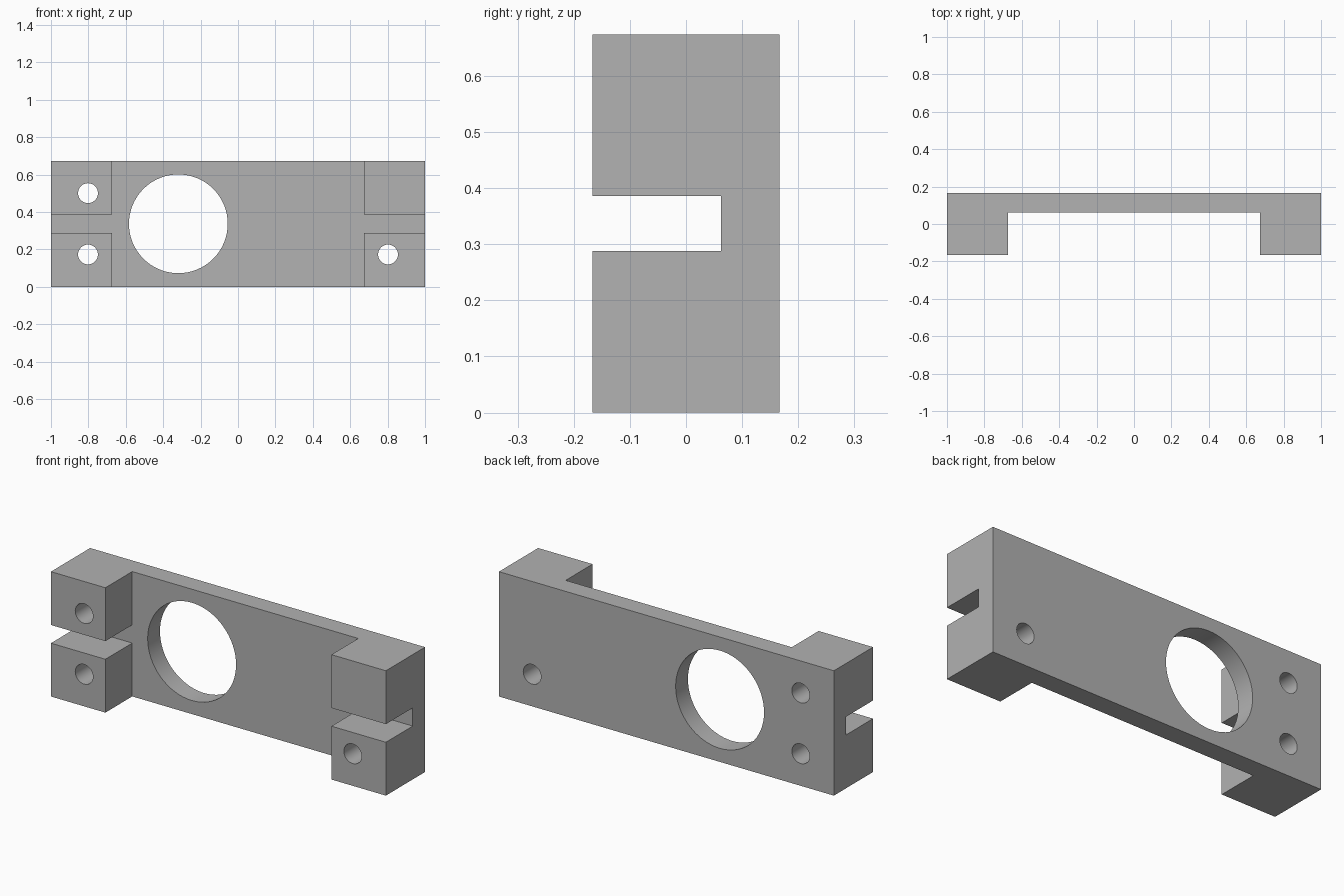
import bpy
import bmesh
import math

cube = bpy.data.objects.get("Cube")
if cube:
    bpy.data.objects.remove(cube, do_unlink=True)

HEIGHT = 0.674
BACK, PLATE_FRONT, BLOCK_FRONT = 0.167, 0.062, -0.167
XS = (-1.0, -0.675, 0.675, 1.0)
ZS = (0.0, 0.288, 0.386, HEIGHT)

grey = bpy.data.materials.new("Plain grey")
grey.use_nodes = True
grey.diffuse_color = (0.445, 0.445, 0.445, 1)
grey.node_tree.nodes["Principled BSDF"].inputs["Base Color"].default_value = grey.diffuse_color


def extrude(bm, faces, dy):
    """Extrude a face region along y and return the moved faces."""
    geom = bmesh.ops.extrude_face_region(bm, geom=faces)["geom"]
    verts = [g for g in geom if isinstance(g, bmesh.types.BMVert)]
    bmesh.ops.translate(bm, verts=verts, vec=(0, dy, 0))
    return [g for g in geom if isinstance(g, bmesh.types.BMFace)]


def make_object(name, bm):
    bmesh.ops.recalc_face_normals(bm, faces=bm.faces[:])
    mesh = bpy.data.meshes.new(name)
    bm.to_mesh(mesh)
    bm.free()
    mesh.materials.append(grey)
    obj = bpy.data.objects.new(name, mesh)
    bpy.context.collection.objects.link(obj)
    return obj


# Plate divided into cells, with the four corner cells pulled out as blocks
bm = bmesh.new()
grid = [[bm.verts.new((x, BACK, z)) for z in ZS] for x in XS]
cells = [bm.faces.new((grid[i][j], grid[i + 1][j], grid[i + 1][j + 1], grid[i][j + 1]))
         for i in range(3) for j in range(3)]
# Keep the back sheet while the front is extruded from a copy
back = bmesh.ops.duplicate(bm, geom=cells)["geom"]
front = extrude(bm, cells, PLATE_FRONT - BACK)
bmesh.ops.remove_doubles(bm, verts=bm.verts[:], dist=1e-5)
for face in front:
    c = face.calc_center_median()
    if abs(c.x) > XS[2] and not ZS[1] < c.z < ZS[2]:
        extrude(bm, [face], BLOCK_FRONT - PLATE_FRONT)
bmesh.ops.recalc_face_normals(bm, faces=bm.faces[:])
bmesh.ops.dissolve_limit(bm, angle_limit=math.radians(1),
                         verts=bm.verts[:], edges=bm.edges[:])
bracket = make_object("mounting_bracket", bm)

# Round cutters: one large opening and four bolt holes
bm = bmesh.new()
mid = HEIGHT / 2
holes = [(-0.319, mid, 0.264)]
holes += [(sx * 0.802, mid + sz * 0.164, 0.053) for sx in (-1, 1) for sz in (-1, 1)]
for x, z, radius in holes:
    verts = bmesh.ops.create_cone(bm, cap_ends=True, segments=64, radius1=radius,
                                  radius2=radius, depth=1)["verts"]
    for v in verts:
        v.co = (v.co.x + x, v.co.z, v.co.y + z)
cutter = make_object("hole_cutter", bm)
cutter.hide_render = True

# Cut the holes and remove the helper
cut = bracket.modifiers.new("Holes", "BOOLEAN")
cut.operation = "DIFFERENCE"
cut.solver = "EXACT"
cut.object = cutter
bpy.ops.object.select_all(action="DESELECT")
bracket.select_set(True)
bpy.context.view_layer.objects.active = bracket
bpy.ops.object.modifier_apply(modifier=cut.name)
bpy.data.objects.remove(cutter, do_unlink=True)
bpy.ops.object.shade_smooth_by_angle(angle=math.radians(30))
